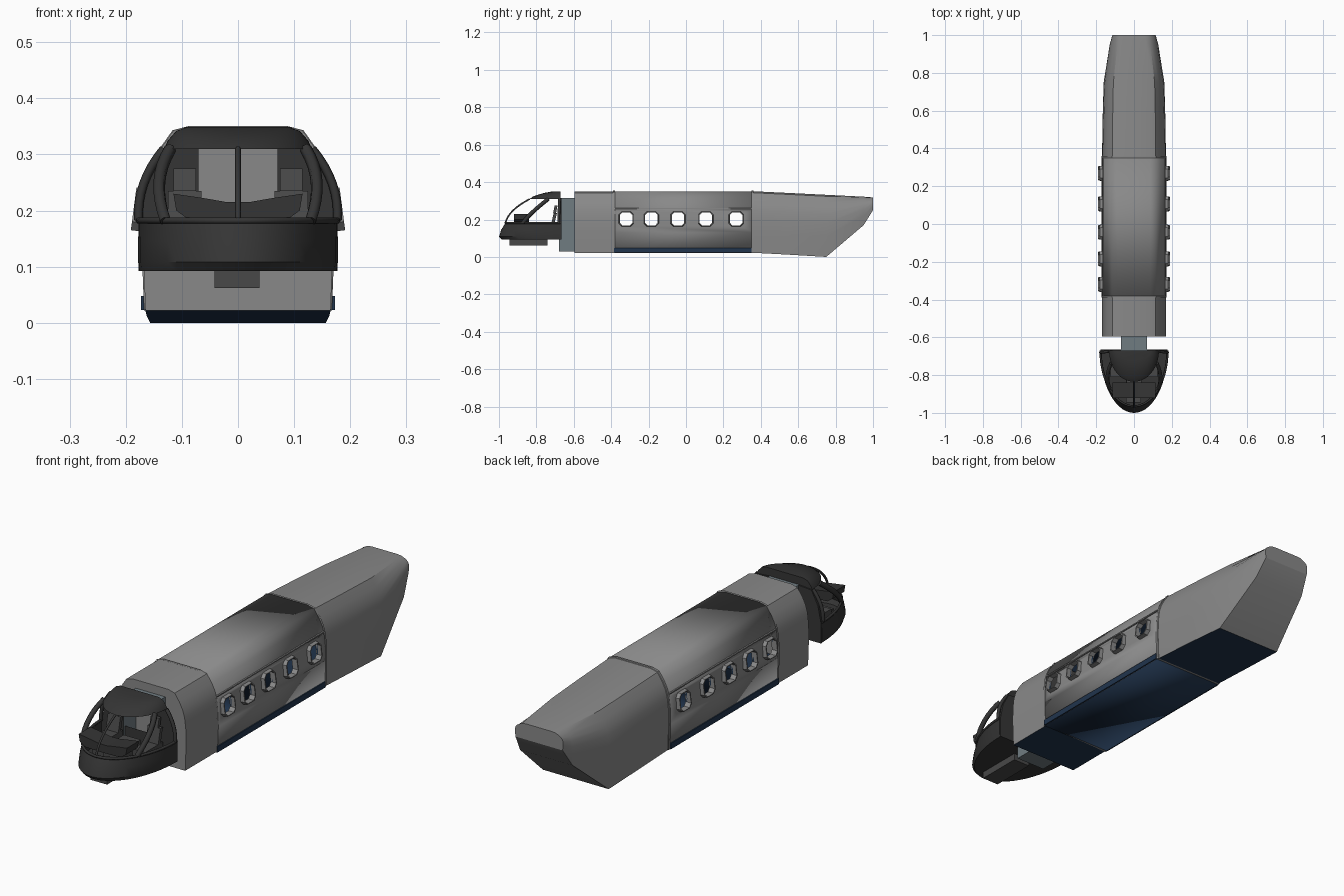
import bpy, bmesh, math
from mathutils import Vector

if "Cube" in bpy.data.objects:
    bpy.data.objects.remove(bpy.data.objects["Cube"])


def material(name, r, g, b):
    m = bpy.data.materials.new(name)
    m.diffuse_color = (r, g, b, 1)
    m.use_nodes = True
    m.node_tree.nodes["Principled BSDF"].inputs["Base Color"].default_value = m.diffuse_color
    return m


GRAY = material("fuselage_gray", 0.25, 0.25, 0.25)
DARK = material("cockpit_dark", 0.035, 0.035, 0.035)
NAVY = material("navy_blue", 0.015, 0.035, 0.075)
SEAT = material("interior_gray", 0.065, 0.065, 0.065)
STEEL = material("passage_blue_gray", 0.16, 0.2, 0.22)


def loft(name, rings, mats, cap0=False, cap1=False, loop=False, angle=30):
    """Skin a list of closed rings, with optional end caps."""
    bm = bmesh.new()
    vs = [[bm.verts.new(p) for p in r] for r in rings]
    pairs = list(zip(vs, vs[1:])) + ([(vs[-1], vs[0])] if loop else [])
    for a, b in pairs:
        n = len(a)
        for i in range(n):
            bm.faces.new((a[i], a[(i + 1) % n], b[(i + 1) % n], b[i]))
    if cap0:
        bm.faces.new(vs[0])
    if cap1:
        bm.faces.new(vs[-1][::-1])
    bmesh.ops.recalc_face_normals(bm, faces=bm.faces)
    if len(mats) > 1:  # underside colour
        for f in bm.faces:
            f.material_index = 1 if f.normal.z < -0.95 else 0
    me = bpy.data.meshes.new(name)
    bm.to_mesh(me)
    bm.free()
    for m in mats:
        me.materials.append(m)
    ob = bpy.data.objects.new(name, me)
    bpy.context.collection.objects.link(ob)
    bpy.ops.object.select_all(action='DESELECT')
    bpy.context.view_layer.objects.active = ob
    ob.select_set(True)
    if angle:
        bpy.ops.object.shade_smooth_by_angle(angle=math.radians(angle))
    return ob


def box(name, x0, x1, y0, y1, z0, z1, mat, lean=0.0):
    r = lambda z, d: [(x0, y0 + d, z), (x1, y0 + d, z), (x1, y1 + d, z), (x0, y1 + d, z)]
    return loft(name, [r(z0, 0), r(z1, lean)], [mat], True, True, angle=0)


def prism(name, profile, y0, y1, mat):
    return loft(name, [[(x, y, z) for x, z in profile] for y in (y0, y1)],
                [mat], True, True, angle=0)


def tube(name, pts, radius, mat):
    cu = bpy.data.curves.new(name, 'CURVE')
    cu.dimensions = '3D'
    cu.bevel_depth = radius
    cu.bevel_resolution = 1
    cu.use_fill_caps = True
    sp = cu.splines.new('POLY')
    sp.points.add(len(pts) - 1)
    for p, q in zip(sp.points, pts):
        p.co = (*q, 1)
    cu.materials.append(mat)
    ob = bpy.data.objects.new(name, cu)
    bpy.context.collection.objects.link(ob)
    bpy.ops.object.select_all(action='DESELECT')
    bpy.context.view_layer.objects.active = ob
    ob.select_set(True)
    bpy.ops.object.convert(target='MESH')


def both(half):
    return half + [(-x, z) for x, z in reversed(half) if x > 0]


# Fuselage cross-section, right half from the floor up
HALF = [(0.165, 0.022), (0.169, 0.13), (0.168, 0.2), (0.162, 0.25),
        (0.153, 0.28), (0.138, 0.31), (0.115, 0.343), (0.085, 0.351)]
SECTION = both(HALF)


def station(y, s=1.0, zb=0.022, zt=0.351):
    k = (zt - zb) / (0.351 - 0.022)
    return [(x * s, y, zb + (z - 0.022) * k) for x, z in SECTION]


# Fuselage: front section, cabin shell, tail section
loft("front_section", [station(-0.595), station(-0.385)], [GRAY, NAVY], cap0=True)
loft("tail_section", [station(0.36), station(0.55, 0.985, 0.012, 0.342),
                      station(0.75, 0.95, 0.0, 0.332), station(0.95, 0.76, 0.17, 0.322),
                      station(1.0, 0.68, 0.25, 0.318)], [GRAY, NAVY], cap1=True)
cabin = loft("cabin_shell", [station(-0.385, 1.015), station(0.36, 1.015)], [GRAY, NAVY])
mod = cabin.modifiers.new("thickness", 'SOLIDIFY')
mod.thickness = 0.006
mod.offset = -1
mod.material_offset = 1
bpy.ops.object.modifier_apply(modifier=mod.name)

# Cabin windows: holes through both walls and raised octagonal frames
ZC = 0.203


def octagon(y, hy, hz, x, slope=-0.13):
    c = 0.6
    pts = [(hy, -hz * c), (hy, hz * c), (hy * c, hz), (-hy * c, hz),
           (-hy, hz * c), (-hy, -hz * c), (-hy * c, -hz), (hy * c, -hz)]
    return [(x + slope * b * (1 if x > 0 else -1), y + a, ZC + b) for a, b in pts]


for i, y in enumerate((-0.32, -0.185, -0.043, 0.106, 0.268)):
    cutter = loft("window_cutter", [octagon(y, 0.033, 0.036, -0.3, 0),
                                    octagon(y, 0.033, 0.036, 0.3, 0)], [NAVY], True, True, angle=0)
    cutter.hide_render = True
    bpy.context.view_layer.objects.active = cabin
    mod = cabin.modifiers.new("window", 'BOOLEAN')
    mod.operation = 'DIFFERENCE'
    mod.solver = 'EXACT'
    mod.object = cutter
    bpy.ops.object.modifier_apply(modifier=mod.name)
    bpy.data.objects.remove(cutter)
    for side, s in (("right", 1), ("left", -1)):
        loft(f"window_frame_{side}_{i + 1}",
             [octagon(y, 0.041, 0.041, 0.162 * s), octagon(y, 0.038, 0.038, 0.186 * s),
              octagon(y, 0.033, 0.035, 0.186 * s), octagon(y, 0.033, 0.035, 0.160 * s)],
             [GRAY], loop=True, angle=0)

# Joint bands, roof rails and the navy stripe along the cabin sill
for name, y in (("front_joint_band", -0.385), ("rear_joint_band", 0.355)):
    loft(name, [station(y - 0.005, 1.02, 0.022, 0.354), station(y + 0.005, 1.02, 0.022, 0.354)], [GRAY])
for side, s in (("right", 1), ("left", -1)):
    box(f"roof_rail_{side}", 0.160 * s, 0.167 * s, -0.38, 0.35, 0.257, 0.262, GRAY)
    box(f"sill_stripe_{side}", 0.165 * s, 0.173 * s, -0.385, 0.35, 0.023, 0.048, NAVY)

# Passage between cockpit and cabin, open at both ends
P = [(0.07, 0.03), (0.07, 0.315), (-0.07, 0.315), (-0.07, 0.03)]
loft("passage", [[(x, y, z) for x, z in P] for y in (-0.68, -0.595)], [STEEL], angle=0)


# Cockpit: rounded nose rings (z, half width, length ahead of the bulkhead)
def nose_point(t, z, w, l):
    return (w * math.cos(t), -0.67 - l * math.sin(t), z)


def nose_ring(z, w, l, n=28):
    return [nose_point(math.pi * i / n, z, w, l) for i in range(n + 1)]


BELT, MID, EAVE = (0.182, 0.177, 0.295), (0.25, 0.162, 0.24), (0.31, 0.132, 0.165)
loft("nose_shell", [nose_ring(0.092, 0.176, 0.315), nose_ring(0.108, 0.178, 0.33),
                    nose_ring(0.145, 0.178, 0.318), nose_ring(*BELT)], [DARK], cap0=True)
loft("cockpit_roof", [nose_ring(*EAVE), nose_ring(0.325, 0.125, 0.145),
                      nose_ring(0.342, 0.11, 0.09), nose_ring(0.349, 0.09, 0.05)],
     [DARK], cap0=True, cap1=True)


def post(name, t0, t1, r):
    pts = []
    for k in range(9):
        u = k / 8
        b = [(1 - u) ** 2, 2 * u * (1 - u), u * u]
        ring = [sum(w * q[j] for w, q in zip(b, (BELT, MID, EAVE))) for j in range(3)]
        ring[1] += 0.01 * 4 * u * (1 - u)
        ring[2] += 0.02 * 4 * u * (1 - u)
        pts.append(nose_point(math.radians(t0 + (t1 - t0) * u), *ring))
    tube(name, pts, r, DARK)


post("windscreen_centre_post", 90, 90, 0.005)
for side, m in (("right", lambda a: a), ("left", lambda a: 180 - a)):
    post(f"windscreen_post_{side}", m(43), m(24), 0.011)
    post(f"door_post_{side}", m(2), m(2), 0.008)
tube("windscreen_sill", nose_ring(*BELT), 0.006, DARK)

# Rear cockpit bulkhead either side of the passage
for side, s in (("right", 1), ("left", -1)):
    prof = [(0.07, 0.092), (0.177, 0.092), (0.177, 0.182), (0.163, 0.25),
            (0.132, 0.31), (0.07, 0.315)]
    prism(f"bulkhead_{side}", [(x * s, z) for x, z in prof], -0.675, -0.665, DARK)
    # Crew seats
    a, b = sorted((0.065 * s, 0.125 * s))
    box(f"seat_base_{side}", a, b, -0.81, -0.69, 0.1, 0.172, SEAT)
    box(f"seat_back_{side}", a, b, -0.722, -0.705, 0.172, 0.235, SEAT, 0.015)
    box(f"headrest_{side}", a + 0.01, b - 0.01, -0.71, -0.695, 0.235, 0.275, SEAT, 0.008)

# Instrument hood, centre console and belly box
prism("instrument_hood", both([(0.0, 0.18), (0.085, 0.182), (0.11, 0.2), (0.115, 0.23),
                               (0.06, 0.222), (0.02, 0.215)]), -0.92, -0.84, DARK)
box("centre_console", -0.04, 0.04, -0.86, -0.72, 0.1, 0.17, SEAT)
box("belly_box", -0.042, 0.038, -0.945, -0.74, 0.062, 0.1, SEAT)
